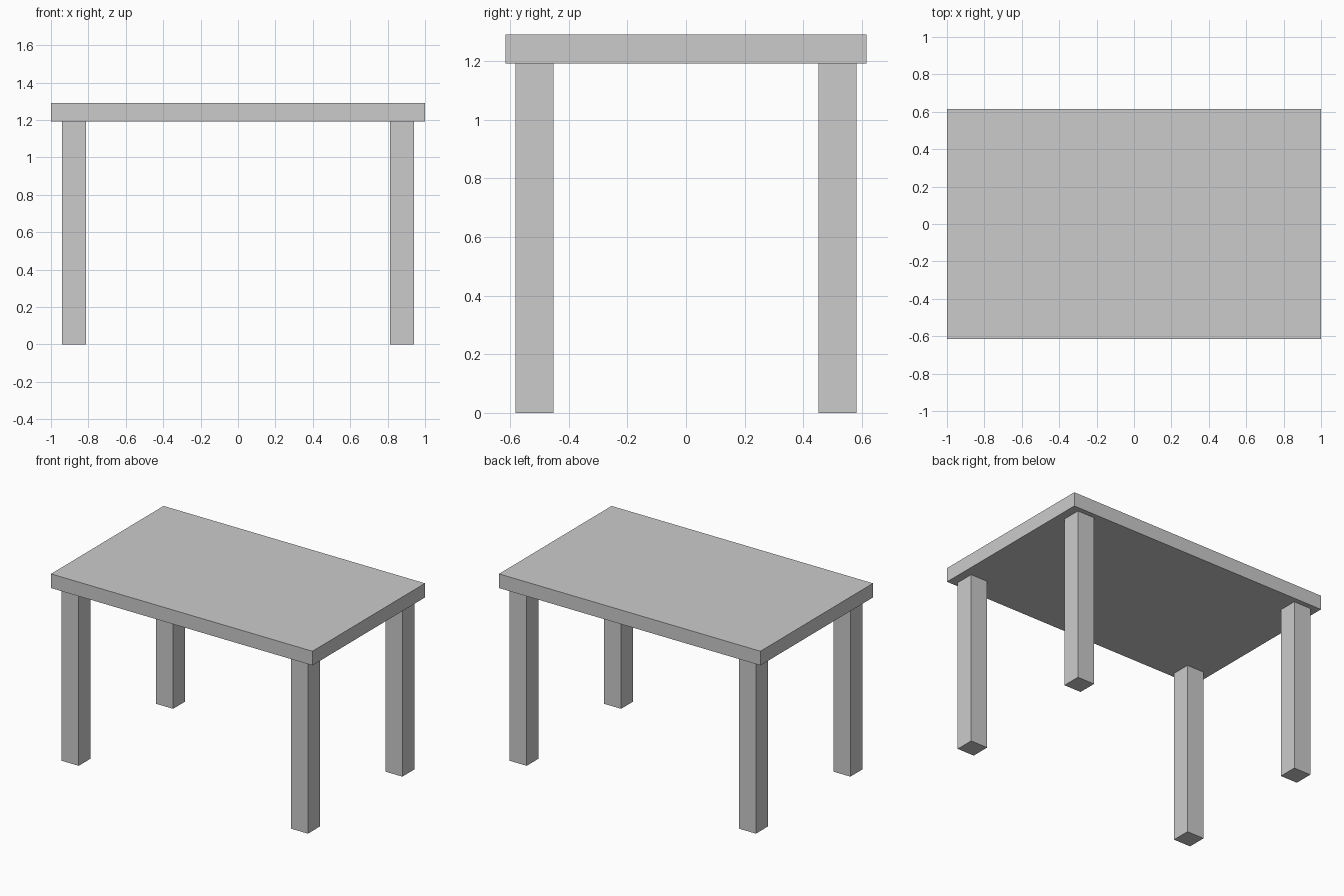
import bpy

if "Cube" in bpy.data.objects:
    bpy.data.objects.remove(bpy.data.objects["Cube"])

TOP_Z, UNDER_Z = 1.29, 1.192   # tabletop upper and lower faces
LEG = 0.13                     # square leg thickness


def box(name, centre, size):
    bpy.ops.mesh.primitive_cube_add(size=1, location=centre)
    obj = bpy.context.object
    obj.name = name
    obj.scale = size
    bpy.ops.object.transform_apply(location=False, rotation=False, scale=True)
    return obj


# Tabletop slab
box("tabletop", (0, 0, (TOP_Z + UNDER_Z) / 2), (2.0, 1.23, TOP_Z - UNDER_Z))

# Four square legs, slightly inset from the corners
for side, x in (("left", -0.877), ("right", 0.877)):
    for end, y in (("front", -0.516), ("back", 0.516)):
        box(f"{end}_{side}_leg", (x, y, UNDER_Z / 2), (LEG, LEG, UNDER_Z))
